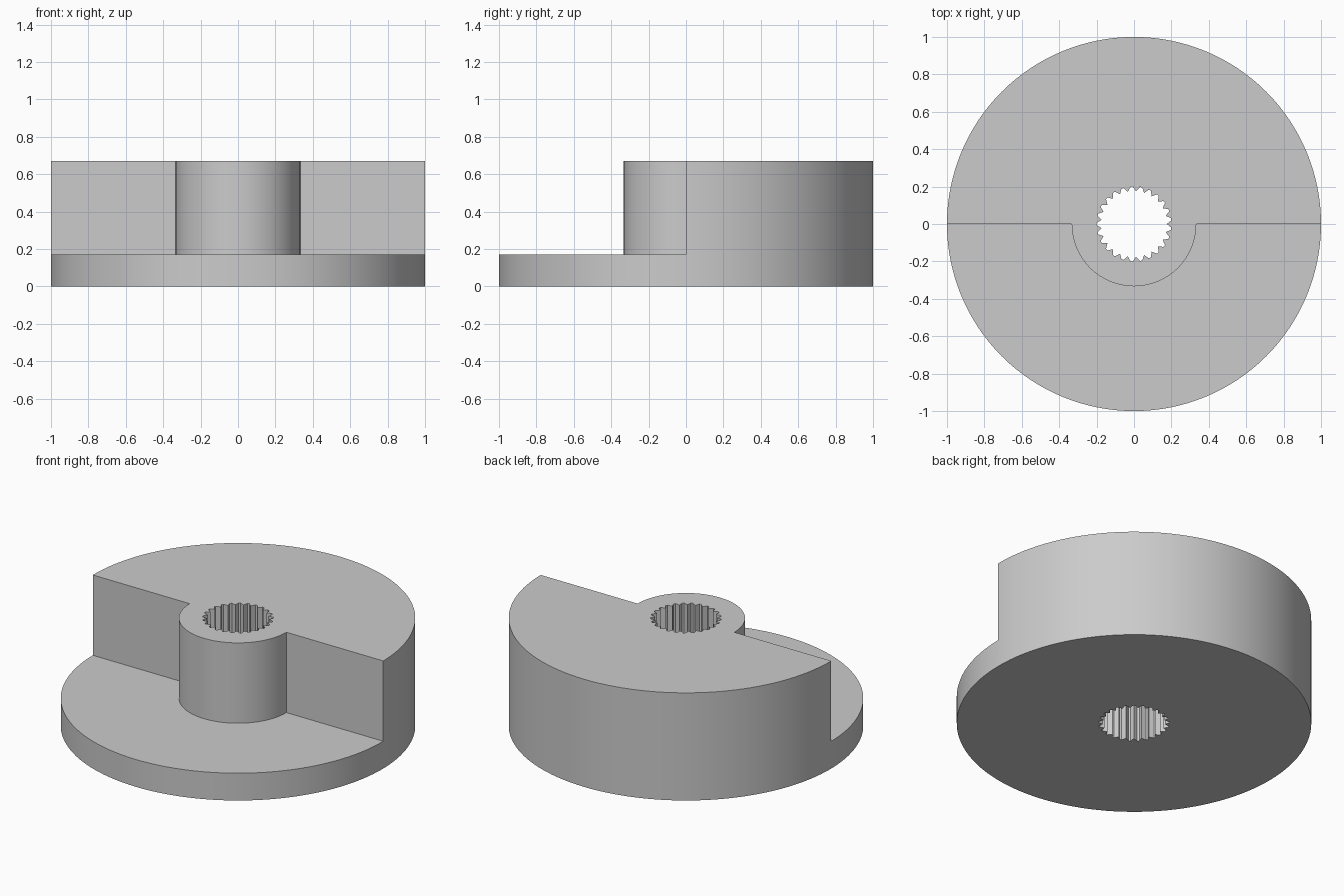
import bpy, bmesh
from math import sin, cos, pi, tau, radians

cube = bpy.data.objects.get("Cube")
if cube:
    bpy.data.objects.remove(cube, do_unlink=True)

HEIGHT, FLANGE, HUB_R = 0.67, 0.17, 0.333
TEETH, TIP_R, ROOT_R = 25, 0.2, 0.175

grey = bpy.data.materials.new("plain grey")
grey.use_nodes = True
colour = (0.6, 0.6, 0.6, 1)
grey.diffuse_color = colour
grey.node_tree.nodes["Principled BSDF"].inputs["Base Color"].default_value = colour


def arc(radius, start, end, steps):
    """Points along an arc, both ends included."""
    angles = [start + (end - start) * i / steps for i in range(steps + 1)]
    return [(radius * cos(a), radius * sin(a)) for a in angles]


def prism(name, outline, bottom, top):
    """Extrude a closed outline between two heights."""
    bm = bmesh.new()
    face = bm.faces.new([bm.verts.new((x, y, bottom)) for x, y in outline])
    side = bmesh.ops.extrude_face_region(bm, geom=[face], use_keep_orig=True)
    moved = [v for v in side["geom"] if isinstance(v, bmesh.types.BMVert)]
    bmesh.ops.translate(bm, vec=(0, 0, top - bottom), verts=moved)
    bmesh.ops.recalc_face_normals(bm, faces=bm.faces)
    mesh = bpy.data.meshes.new(name)
    bm.to_mesh(mesh)
    bm.free()
    mesh.materials.append(grey)
    obj = bpy.data.objects.new(name, mesh)
    bpy.context.collection.objects.link(obj)
    return obj


def cut(target, cutter):
    """Subtract the cutter and remove it."""
    bpy.context.view_layer.objects.active = target
    mod = target.modifiers.new("cut", "BOOLEAN")
    mod.operation, mod.solver, mod.object = "DIFFERENCE", "EXACT", cutter
    bpy.ops.object.modifier_apply(modifier=mod.name)
    bpy.data.objects.remove(cutter, do_unlink=True)


# Full-height disc
body = prism("stepped_hub", arc(1, 0, tau, 128)[:-1], 0, HEIGHT)

# Front step, leaving the round hub standing
step = arc(HUB_R, pi, tau, 48) + [(1.2, 0), (1.2, -1.2), (-1.2, -1.2), (-1.2, 0)]
cut(body, prism("step_cutter", step, FLANGE, 1))

# Toothed bore through the middle, one groove pointing to -x
spline = []
for i in range(TEETH):
    middle = pi + tau * i / TEETH
    for offset, radius in ((-0.5, ROOT_R), (-0.12, TIP_R), (0.12, TIP_R)):
        a = middle + offset * tau / TEETH
        spline.append((radius * cos(a), radius * sin(a)))
cut(body, prism("bore_cutter", spline, -0.1, 1))

# Smooth round walls, crisp edges
bpy.ops.object.select_all(action="DESELECT")
body.select_set(True)
bpy.context.view_layer.objects.active = body
bpy.ops.object.shade_smooth_by_angle(angle=radians(25))
